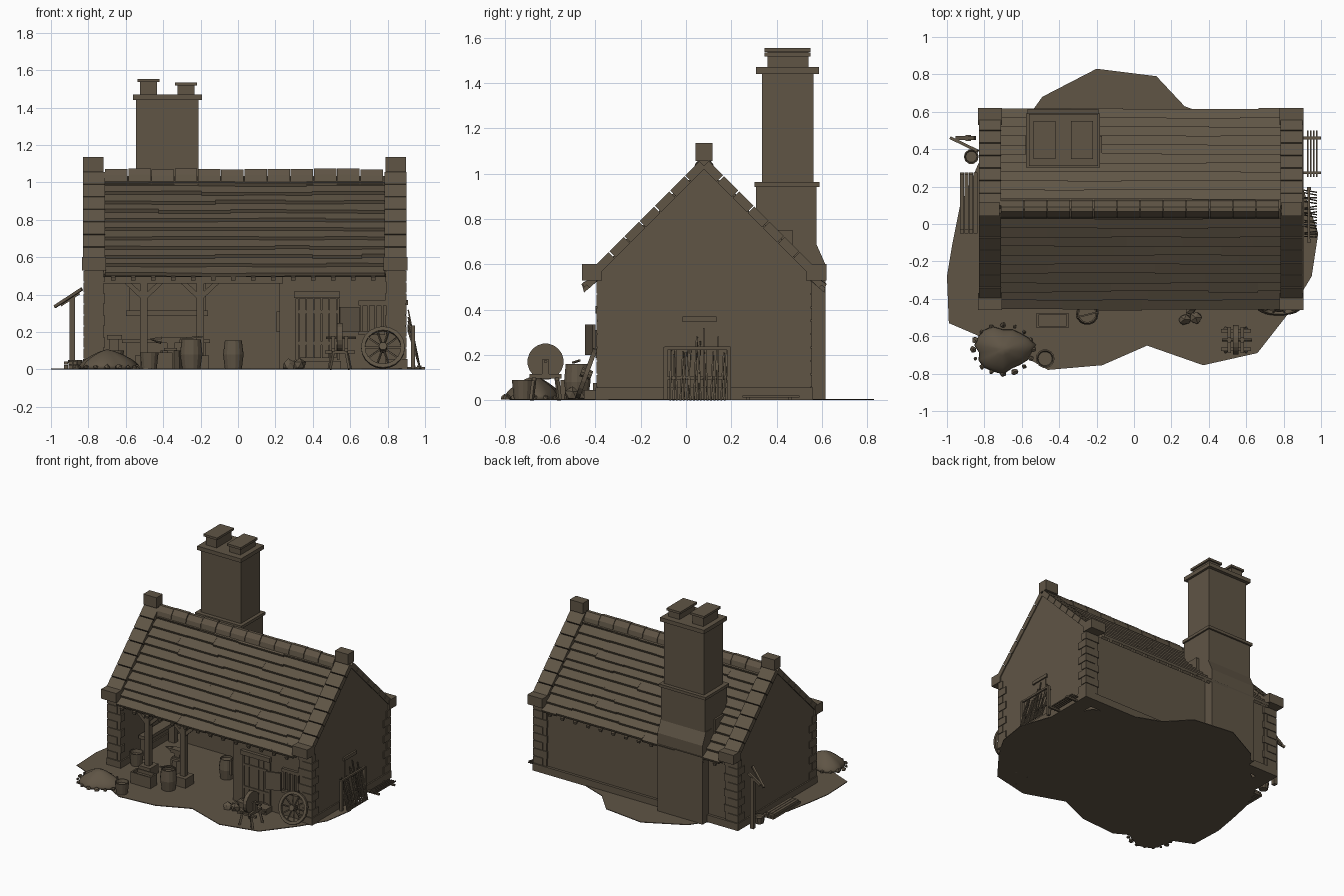
import bpy, bmesh, math, random
from mathutils import Vector, Matrix

if "Cube" in bpy.data.objects:
    bpy.data.objects.remove(bpy.data.objects["Cube"])
random.seed(4)

mat = bpy.data.materials.new("weathered brown")
mat.diffuse_color = (0.115, 0.09, 0.06, 1)
mat.use_nodes = True
mat.node_tree.nodes["Principled BSDF"].inputs["Base Color"].default_value = mat.diffuse_color

def finish(name, bm):
    bmesh.ops.recalc_face_normals(bm, faces=bm.faces)
    me = bpy.data.meshes.new(name)
    bm.to_mesh(me); bm.free()
    me.materials.append(mat)
    ob = bpy.data.objects.new(name, me)
    bpy.context.collection.objects.link(ob)
    return ob

def box(name, x0, x1, y0, y1, z0, z1, turn=0):
    bm = bmesh.new()
    c = Vector(((x0+x1)/2, (y0+y1)/2, (z0+z1)/2))
    bmesh.ops.create_cube(bm, size=1, matrix=Matrix.Translation(c) @ Matrix.Rotation(turn, 4, 'Z')
                          @ Matrix.Diagonal((x1-x0, y1-y0, z1-z0, 1)))
    return finish(name, bm)

def prism(name, pts, a, b, axis='x'):
    """Extrude a 2D outline: (y,z) along x, or (x,y) along z."""
    bm = bmesh.new()
    put = (lambda p, t: (t, p[0], p[1])) if axis == 'x' else (lambda p, t: (p[0], p[1], t))
    lo = [bm.verts.new(put(p, a)) for p in pts]
    hi = [bm.verts.new(put(p, b)) for p in pts]
    bm.faces.new(lo); bm.faces.new(hi)
    n = len(pts)
    for i in range(n):
        bm.faces.new((lo[i], lo[(i+1) % n], hi[(i+1) % n], hi[i]))
    return finish(name, bm)

def rod(name, p, q, r, r2=None, n=4):
    p, q = Vector(p), Vector(q)
    d = q - p
    bm = bmesh.new()
    m = Matrix.Translation((p+q)/2) @ d.to_track_quat('Z', 'Y').to_matrix().to_4x4() @ Matrix.Rotation(math.pi/n, 4, 'Z')
    bmesh.ops.create_cone(bm, cap_ends=True, segments=n, radius1=r, radius2=r if r2 is None else r2, depth=d.length, matrix=m)
    return finish(name, bm)

def lathe(name, x, y, prof, n=14):
    """Revolve an (r,z) outline about a vertical axis."""
    bm = bmesh.new()
    rings = [[bm.verts.new((x+r*math.cos(2*math.pi*k/n), y+r*math.sin(2*math.pi*k/n), z)) for k in range(n)] for r, z in prof]
    for a, b in zip(rings, rings[1:]):
        for k in range(n):
            bm.faces.new((a[k], a[(k+1) % n], b[(k+1) % n], b[k]))
    bm.faces.new(rings[0]); bm.faces.new(rings[-1])
    return finish(name, bm)

def stone(name, x, y, z, r):
    bm = bmesh.new()
    bmesh.ops.create_icosphere(bm, subdivisions=1, radius=r)
    for v in bm.verts:
        v.co = Vector((x, y, z)) + v.co * random.uniform(.75, 1.1) * 1.0
        v.co.z = max(v.co.z, 0.004)
    return finish(name, bm)

# Ground patch
prism("ground_patch", [(-1, -.28), (-.99, -.53), (-.85, -.59), (-.62, -.69), (-.46, -.78), (-.17, -.755), (.07, -.65),
      (.37, -.755), (.66, -.69), (.84, -.46), (.95, -.28), (.985, -.05), (.9, .2), (.75, .45), (.27, .63), (.12, .79),
      (-.2, .83), (-.49, .68), (-.62, .5), (-.82, .35), (-.93, .1), (-.97, -.1)], 0, .005, 'z')

# Gable end walls, back wall, workshop room
YR = .08
gable = [(-.39, 0), (.55, 0), (.55, .56), (YR, 1.03), (-.39, .56)]
prism("left_gable_wall", gable, -.82, -.72)
prism("right_gable_wall", gable, .79, .895)
box("back_wall", -.72, .79, .47, .54, 0, .56)
box("room_front_wall", .22, .79, -.375, -.3, 0, .5)
box("partition_wall", .22, .29, -.3, .47, 0, .62)
box("back_plinth", -.72, .79, .54, .56, 0, .055)
for x0, x1 in ((-.83, -.71), (.785, .905)):
    box("gable_plinth", x0, x1, -.4, .56, 0, .055)

# Corner quoins, alternating long and short
for i in range(8):
    a, b = (.085, .05) if i % 2 else (.05, .085)
    z = .058 + i*.059
    for s in (-1, 1):
        yo = YR + s*.476
        box("quoin", -.826, -.83+a+.035, min(yo, yo-s*b), max(yo, yo-s*b), z, z+.054)
        box("quoin", .905-a-.035, .901, min(yo, yo-s*b), max(yo, yo-s*b), z, z+.054)

# Roof: deck, tile courses, rafter feet on both slopes
N = 11
step = .53/N
for s in (-1, 1):
    P = lambda d, z: (YR+s*d, z)
    prism("roof_deck", [P(0, 1.03), P(.52, .51), P(.505, .495), P(0, 1.0)], -.72, .79)
    for i in range(N):
        d0, d1 = i*step, (i+1)*step
        x = -.71
        while x < .785:
            x2 = min(.785, x + random.uniform(.18, .4))
            if x2 > .70: x2 = .785
            j = random.uniform(-.004, .004)
            prism("roof_tile_course", [P(d1+j, 1.028-d1-j), P(d1+j+.008, 1.046-d1-j), P(max(d0-.01, 0), 1.035-d0), P(d0, 1.02-d0)], x, x2)
            x = x2
    for k in range(14):
        x = -.68 + k*.107
        prism("rafter_foot", [P(.53, .475), P(.535, .495), P(.46, .56), P(.46, .535)], x, x+.025)
    # Coping stones, kneelers
    for x0, x1 in ((-.83, -.71), (.782, .902)):
        for i in range(7):
            d0, d1 = .02+i*.067, .02+(i+1)*.067-.004
            prism("coping_stone", [P(d0, 1.075-d0), P(d1, 1.075-d1), P(d1-.028, 1.047-d1), P(d0-.028, 1.047-d0)], x0, x1)
        ys = sorted((YR+s*.45, YR+s*.54))
        box("kneeler", x0-.003, x1+.003, ys[0], ys[1], .528, .6)
for x0, x1 in ((-.833, -.713), (.783, .903)):
    box("gable_cap_stone", x0+.005, x1-.005, .042, .118, 1.055, 1.135)

# Ridge tiles
x = -.71
while x < .78:
    x2 = min(.782, x+.124)
    h = random.uniform(-.004, .003)
    prism("ridge_tile", [(YR-.05, .99), (YR-.04, 1.04+h), (YR-.012, 1.073+h), (YR+.012, 1.073+h), (YR+.04, 1.04+h), (YR+.05, .99)], x, x2-.004)
    x = x2

# Chimney
prism("chimney_breast", [(.5, 0), (.615, 0), (.615, .6), (.575, .69), (.5, .69)], -.57, -.19)
box("chimney_lower", -.565, -.195, .31, .577, .58, .945)
box("chimney_band", -.577, -.183, .303, .59, .94, .962)
box("chimney_stack", -.545, -.21, .335, .562, .96, 1.445)
box("chimney_cap", -.562, -.192, .31, .587, 1.44, 1.47)
for x, h in ((-.478, 1.537), (-.278, 1.517)):
    box("flue", x-.046, x+.046, .36, .54, 1.47, h)
    box("flue_rim", x-.058, x+.058, .347, .55, h, h+.017)

# Forge hearth, hood and bench in the porch
box("hearth", -.6, -.17, .2, .47, 0, .14)
box("hearth_top", -.62, -.15, .18, .47, .14, .16)
prism("forge_hood", [(.17, .31), (.47, .31), (.47, .75), (.31, .75), (.17, .5)], -.58, -.17)
box("hood_beam", -.6, -.16, .15, .19, .285, .315)
box("bench_top", -.7, -.62, -.2, .2, .16, .185)
for y in (-.17, .17):
    box("bench_leg", -.69, -.64, y-.02, y+.02, 0, .16)

# Porch timbers
box("front_beam", -.73, .24, -.385, -.335, .46, .505)
for x in (-.503, -.203):
    box("post_footing", x-.048, x+.048, -.41, -.31, 0, .075)
    box("porch_post", x-.02, x+.02, -.38, -.34, .07, .47)
    for s in (-1, 1):
        rod("post_brace", (x, -.36, .38), (x+s*.1, -.36, .475), .018)

# Door, window and shutter
for i in range(5):
    x = .325+i*.041
    box("door_plank", x, x+.038, -.387, -.37, .06, .38)
for z in (.13, .3):
    box("door_strap", .32, .53, -.392, -.38, z, z+.018)
for x in (.308, .528):
    box("door_jamb", x, x+.015, -.39, -.37, .05, .38)
box("door_lintel", .3, .545, -.4, -.37, .382, .416)
box("door_step", .3, .55, -.45, -.375, 0, .045)
box("window_lintel", .645, .79, -.395, -.37, .342, .368)
box("window_sill", .645, .785, -.4, -.37, .185, .205)
for x in (.655, .69, .73, .765):
    box("window_bar", x, x+.014, -.388, -.37, .2, .345)
box("window_shutter", .54, .65, -.43, -.415, .2, .335, .3)
rod("door_latch_post", (.215, -.39, .2), (.215, -.39, .31), .012)

# Cart wheel leaning on the wall
def ring(name, r0, r1, w, n, mtx):
    bm = bmesh.new()
    R = []
    for k in range(n):
        a = 2*math.pi*k/n
        R.append([bm.verts.new(mtx @ Vector((r*math.cos(a), w*t, r*math.sin(a)))) for r, t in ((r0, -1), (r1, -1), (r1, 1), (r0, 1))])
    for k in range(n):
        a, b = R[k], R[(k+1) % n]
        for j in range(4):
            bm.faces.new((a[j], a[(j+1) % 4], b[(j+1) % 4], b[j]))
    return finish(name, bm)
M = Matrix.Translation((.775, -.44, .117)) @ Matrix.Rotation(-.35, 4, 'X')
ring("wheel_rim", .096, .117, .01, 20, M)
rod("wheel_hub", M @ Vector((0, -.025, 0)), M @ Vector((0, .025, 0)), .022, n=10)
for k in range(10):
    a = k*math.pi/5
    rod("wheel_spoke", M.translation, M @ Vector((.1*math.cos(a), 0, .1*math.sin(a))), .006)

# Grindstone on its frame
rod("grindstone", (.53, -.62, .17), (.558, -.62, .17), .08, n=20)
rod("grindstone_axle", (.47, -.62, .17), (.63, -.62, .17), .008, n=6)
for s in (-1, 1):
    box("grindstone_rail", .544+s*.035-.009, .544+s*.035+.009, -.69, -.55, .095, .115)
    box("axle_bearing", .544+s*.035-.009, .544+s*.035+.009, -.635, -.605, .11, .18)
    y = -.62+s*.05
    box("grindstone_crossbar", .465, .625, y-.009, y+.009, .085, .1)
    for t in (-1, 1):
        rod("grindstone_leg", (.544+t*.035, y, .1), (.544+t*.055, y+s*.012, 0), .011)

# Charcoal heap with loose lumps
bm = bmesh.new()
bmesh.ops.create_uvsphere(bm, u_segments=18, v_segments=12, radius=1)
for v in bm.verts:
    a = math.atan2(v.co.y, v.co.x)
    k = 1 + .1*math.sin(3*a+1) + .06*math.sin(7*a)
    r = math.hypot(v.co.x, v.co.y)
    v.co = Vector((-.7+.155*v.co.x*k, -.67+.12*v.co.y*k, .003+.105*max(0, v.co.z)*(1-.35*r)))
bmesh.ops.remove_doubles(bm, verts=bm.verts, dist=.0005)
heap = finish("charcoal_heap", bm)
for p in heap.data.polygons: p.use_smooth = True
for i in range(16):
    a = i*.393
    stone("charcoal_lump", -.7+.16*math.cos(a), -.67+.13*math.sin(a), .01, random.uniform(.01, .022))

# Tubs, barrels, trough, anvil, rubble
tub = lambda r, h: [(r*.8, 0), (r, h), (r*.85, h), (r*.75, h*.75)]
lathe("bucket", -.475, -.72, tub(.05, .09))
lathe("slack_tub", -.25, -.48, [(.048, 0), (.06, .08), (.052, .16), (.044, .16), (.044, .13)])
rod("tub_tongs", (-.31, -.5, .165), (-.19, -.47, .175), .006)
lathe("barrel", -.025, -.1, [(.045, 0), (.055, .08), (.045, .155), (.04, .155), (.04, .14)])
lathe("water_pail", -.66, -.28, tub(.05, .1))
lathe("anvil_stump", -.36, -.2, [(.06, 0), (.055, .1)], 10)
box("anvil_foot", -.395, -.325, -.23, -.17, .1, .115)
box("anvil_waist", -.38, -.34, -.22, -.18, .115, .14)
box("anvil_face", -.41, -.31, -.225, -.175, .14, .17)
rod("anvil_horn", (-.41, -.2, .155), (-.47, -.2, .162), .022, .003, 8)
for y0, y1, x0, x1 in ((-.555, -.545, -.52, -.35), (-.485, -.475, -.52, -.35), (-.545, -.485, -.52, -.508), (-.545, -.485, -.362, -.35)):
    box("trough_side", x0, x1, y0, y1, 0, .09)
box("trough_water", -.51, -.36, -.545, -.485, 0, .065)
for x, y, r in ((.27, -.51, .036), (.33, -.5, .038), (.3, -.46, .03)):
    stone("rubble_stone", x, y, .022, r)

# Right side: small window, bar rack, grating on the ground
box("side_lintel", .885, .908, -.015, .135, .345, .37)
box("side_window", .885, .899, .005, .115, .2, .345)
for y in (-.09, .19):
    box("rack_post", .925, .945, y-.009, y+.009, 0, .235)
for z in (.09, .222):
    box("rack_rail", .928, .942, -.095, .197, z, z+.014)
for i in range(17):
    y = -.07+i*.015
    rod("iron_bar", (.975, y, 0), (.91, y+random.uniform(-.015, .015), random.uniform(.2, .32)), .005)
for x in (.93, .945, .96, .978):
    box("ground_bar", x-.004, x+.004, .25, .5, .012, .02)
for y in (.275, .46):
    box("ground_bearer", .9, 1.0, y-.007, y+.007, 0, .013)

# Left side: timber stack and water pump
for j in range(2):
    for i in range(4-j):
        x = -.93+i*.024
        box("stacked_plank", x, x+.021, -.05+j*.02, .275-j*.01, .005+j*.02, .023+j*.02)
box("pump_post", -.9, -.872, .445, .475, 0, .39)
rod("pump_handle", (-.98, .46, .335), (-.835, .39, .43), .011)
rod("pump_spout", (-.95, .46, .345), (-.85, .46, .41), .014)
lathe("pump_basin", -.87, .36, tub(.04, .05), 10)
